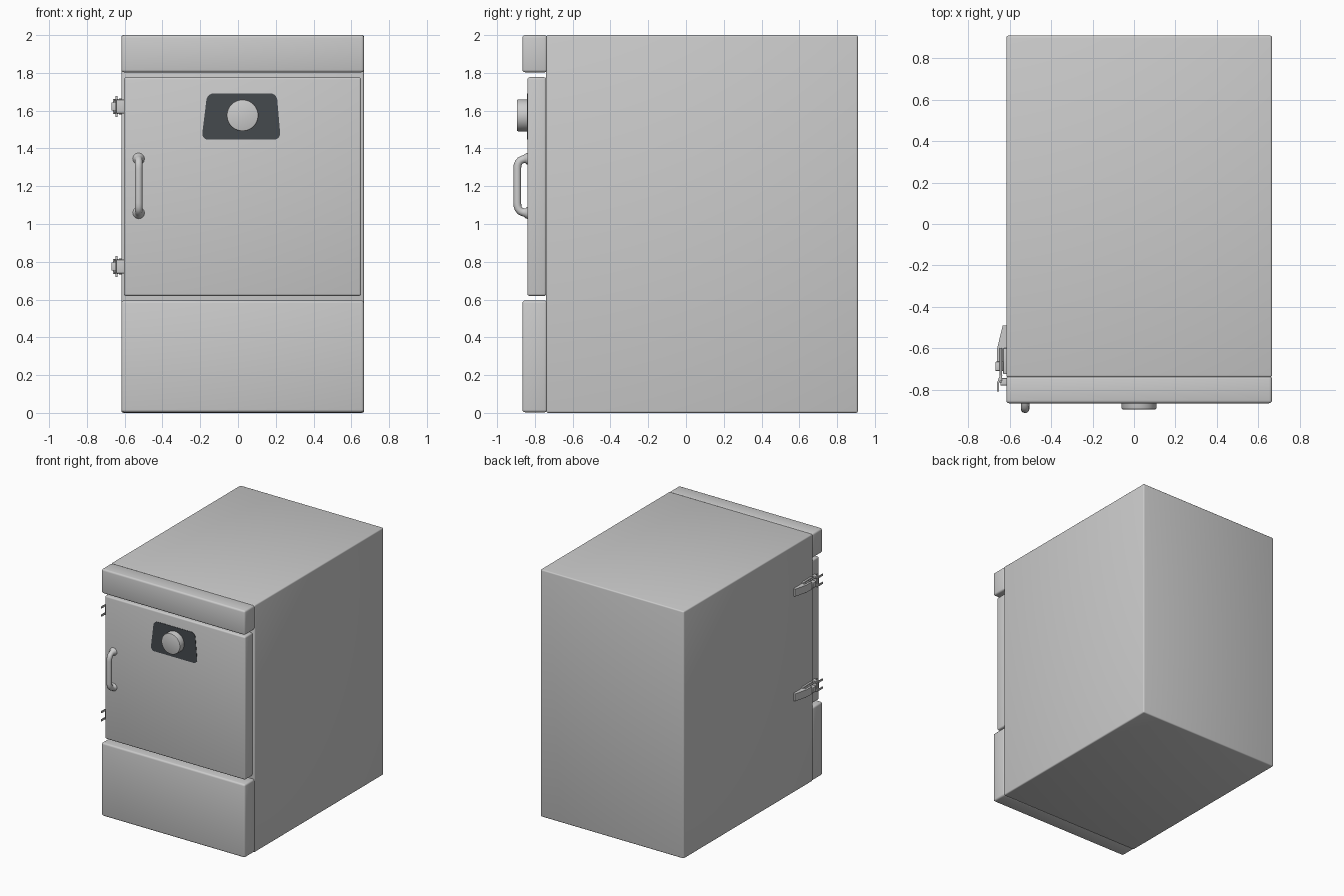
import bpy, bmesh, math
from mathutils import Vector, Matrix

if "Cube" in bpy.data.objects:
    bpy.data.objects.remove(bpy.data.objects["Cube"])


def material(name, rgb):
    m = bpy.data.materials.new(name)
    m.diffuse_color = (*rgb, 1)
    m.use_nodes = True
    m.node_tree.nodes["Principled BSDF"].inputs["Base Color"].default_value = m.diffuse_color
    return m


GREY = material("light_grey", (0.6, 0.6, 0.6))
DARK = material("dark_slate", (0.06, 0.067, 0.076))


def finish(obj, mat, angle=35):
    obj.data.materials.clear()
    obj.data.materials.append(mat)
    bpy.ops.object.select_all(action='DESELECT')
    obj.select_set(True)
    bpy.context.view_layer.objects.active = obj
    bpy.ops.object.shade_smooth_by_angle(angle=math.radians(angle))
    return obj


def from_bmesh(name, bm, mat):
    bmesh.ops.recalc_face_normals(bm, faces=bm.faces)
    mesh = bpy.data.meshes.new(name)
    bm.to_mesh(mesh)
    bm.free()
    obj = bpy.data.objects.new(name, mesh)
    bpy.context.collection.objects.link(obj)
    return finish(obj, mat)


def box(name, lo, hi, bevel=0.0, mat=GREY):
    bm = bmesh.new()
    bmesh.ops.create_cube(bm, size=1)
    for v in bm.verts:
        v.co = Vector([(a + b) / 2 + c * (b - a) for a, b, c in zip(lo, hi, v.co)])
    if bevel:
        bmesh.ops.bevel(bm, geom=bm.edges[:], offset=bevel, segments=3,
                        profile=0.5, affect='EDGES', clamp_overlap=True)
    return from_bmesh(name, bm, mat)


def prism(name, points, offset, mat=GREY, corner=0.0):
    """Extrude a closed outline of 3D points, rounding its corners if asked."""
    bm = bmesh.new()
    offset = Vector(offset)
    face = bm.faces.new([bm.verts.new(p) for p in points])
    if corner:
        bmesh.ops.bevel(bm, geom=bm.verts[:], offset=corner, segments=5,
                        profile=0.5, affect='VERTICES')
    out = bmesh.ops.extrude_face_region(bm, geom=bm.faces[:], use_keep_orig=True)
    bmesh.ops.translate(bm, vec=offset,
                        verts=[g for g in out["geom"] if isinstance(g, bmesh.types.BMVert)])
    return from_bmesh(name, bm, mat)


def tube(name, points, radius, radii=None, mat=GREY):
    curve = bpy.data.curves.new(name, 'CURVE')
    curve.dimensions = '3D'
    curve.bevel_depth = radius
    curve.bevel_resolution = 4
    curve.use_fill_caps = True
    s = curve.splines.new('POLY')
    s.points.add(len(points) - 1)
    for i, p in enumerate(points):
        s.points[i].co = (*p, 1)
        s.points[i].radius = radii[i] if radii else 1
    obj = bpy.data.objects.new(name, curve)
    bpy.context.collection.objects.link(obj)
    bpy.ops.object.select_all(action='DESELECT')
    obj.select_set(True)
    bpy.context.view_layer.objects.active = obj
    bpy.ops.object.convert(target='MESH')
    return finish(bpy.context.view_layer.objects.active, mat, 50)


# Cabinet body and front panels
box("cabinet_body", (-0.617, -0.74, 0), (0.667, 0.91, 2), 0.01)
box("upper_front_panel", (-0.617, -0.866, 1.803), (0.667, -0.735, 2), 0.014)
box("lower_front_panel", (-0.617, -0.866, 0.003), (0.667, -0.735, 0.595), 0.014)

# Door
box("door", (-0.604, -0.84, 0.619), (0.652, -0.739, 1.777), 0.012)

# Dark dial plate on the door
prism("dial_plate", [(-0.193, -0.837, 1.447), (0.226, -0.837, 1.447),
                     (0.205, -0.837, 1.692), (-0.163, -0.837, 1.692)],
      (0, -0.006, 0), DARK, 0.035)

# Round dial with a small rim bevel
bm = bmesh.new()
bmesh.ops.create_cone(bm, cap_ends=True, segments=48, radius1=0.084, radius2=0.084, depth=0.06,
                      matrix=Matrix.Translation((0.024, -0.866, 1.575)) @
                      Matrix.Rotation(math.pi / 2, 4, 'X'))
rim = [e for e in bm.edges if all(v.co.y < -0.89 for v in e.verts)]
bmesh.ops.bevel(bm, geom=rim, offset=0.007, segments=2, profile=0.5, affect='EDGES')
from_bmesh("dial", bm, GREY)

# Door handle: bent bar with flared feet
half = [(-0.836, 0.143, 1.6), (-0.846, 0.143, 1.45), (-0.853, 0.142, 1.1), (-0.866, 0.139, 1),
        (-0.878, 0.133, 1), (-0.887, 0.122, 1), (-0.892, 0.108, 1), (-0.893, 0.09, 1)]
path = half + [(y, -z, r) for y, z, r in reversed(half)]
tube("door_handle", [(-0.526, y, 1.202 + z) for y, z, r in path], 0.0205, [r for y, z, r in path])

# Two side latches
for label, zc in (("upper", 1.622), ("lower", 0.775)):
    # lever lying along the cabinet side
    prism(label + "_latch_lever",
          [(-0.615, -0.49, zc - 0.03), (-0.634, -0.49, zc - 0.03), (-0.661, -0.6, zc - 0.03),
           (-0.661, -0.665, zc - 0.03), (-0.615, -0.665, zc - 0.03)], (0, 0, 0.06))
    # pivot block and base
    box(label + "_latch_pivot", (-0.67, -0.71, zc - 0.022), (-0.61, -0.665, zc + 0.022), 0.004)
    box(label + "_latch_base", (-0.632, -0.725, zc - 0.042), (-0.61, -0.6, zc + 0.042), 0.004)
    # wire loop and keeper prongs above and below the pivot
    for side, s in (("top", 1), ("bottom", -1)):
        tube(f"{label}_latch_wire_{side}",
             [(-0.643, -0.6, zc + s * 0.036), (-0.643, -0.765, zc + s * 0.036)], 0.006)
        prism(f"{label}_latch_prong_{side}",
              [(-0.636, -0.73, zc + s * 0.026), (-0.648, -0.73, zc + s * 0.026),
               (-0.661, -0.765, zc + s * 0.026), (-0.661, -0.81, zc + s * 0.026),
               (-0.653, -0.81, zc + s * 0.026), (-0.653, -0.77, zc + s * 0.026)],
              (0, 0, s * 0.014))
    tube(label + "_latch_cross_wire", [(-0.643, -0.762, zc - 0.055), (-0.643, -0.762, zc + 0.055)], 0.006)
    box(label + "_latch_keeper", (-0.645, -0.78, zc - 0.036), (-0.6, -0.745, zc + 0.036), 0.003)
